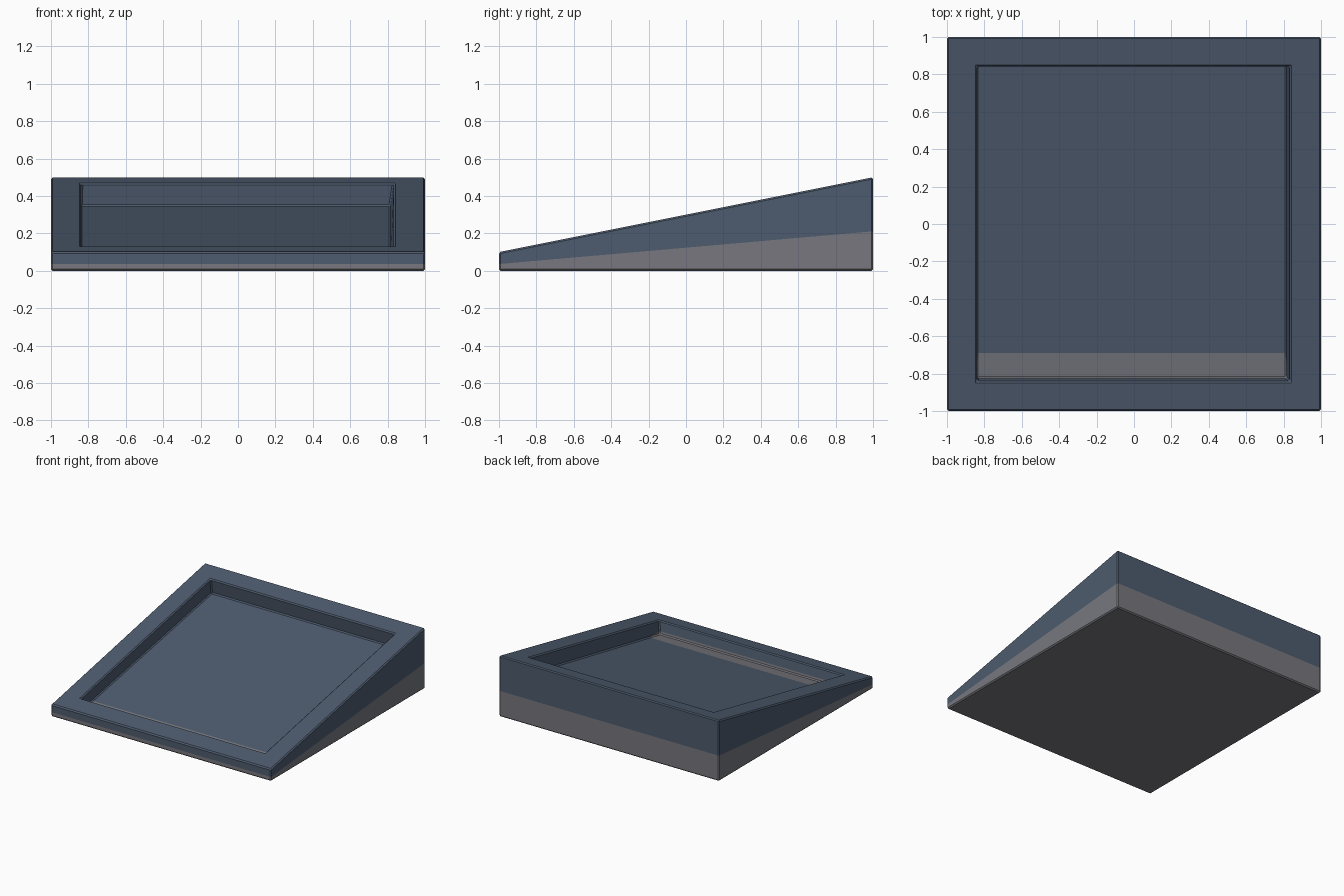
import bpy, bmesh
from mathutils import Vector

if "Cube" in bpy.data.objects:
    bpy.data.objects.remove(bpy.data.objects["Cube"])


def material(name, rgb):
    m = bpy.data.materials.new(name)
    m.diffuse_color = (*rgb, 1.0)
    m.use_nodes = True
    m.node_tree.nodes["Principled BSDF"].inputs["Base Color"].default_value = m.diffuse_color
    return m


def rect(bm, x0, x1, y0, y1, height):
    """Four vertices of a rectangle whose height depends on y."""
    return [bm.verts.new((x, y, height(y)))
            for x, y in ((x0, y0), (x1, y0), (x1, y1), (x0, y1))]


def bridge(bm, a, b):
    for i in range(4):
        j = (i + 1) % 4
        bm.faces.new((a[i], a[j], b[j], b[i]))


def slope(y):
    return 0.3 + 0.2 * y


def floor_height(y):
    return 0.027 + 0.189 * (y + 0.82)


# Wedge body: base, sloping rim, and sunken panel square to the slope
bm = bmesh.new()
base = rect(bm, -1, 1, -1, 1, lambda y: 0)
top = rect(bm, -1, 1, -1, 1, slope)
rim = rect(bm, -0.838, 0.834, -0.84, 0.84, slope)
floor = rect(bm, -0.842, 0.815, -0.823, 0.86, floor_height)
bm.faces.new(base[::-1])
bridge(bm, base, top)
bridge(bm, top, rim)
bridge(bm, rim, floor)
bm.faces.new(floor)
bmesh.ops.recalc_face_normals(bm, faces=bm.faces)

# Small chamfer on every real corner
edges = [e for e in bm.edges if e.calc_face_angle(0) > 0.3]
bmesh.ops.bevel(bm, geom=edges, offset=0.009, segments=1, affect='EDGES')


def in_recess(f):
    return all(abs(v.co.x) < 0.9 and abs(v.co.y) < 0.9 for v in f.verts)


# Grey lower band: cut outside and recess along their own colour lines
def cut(faces, co, no):
    geom = set(faces)
    for f in faces:
        geom.update(f.edges)
        geom.update(f.verts)
    bmesh.ops.bisect_plane(bm, geom=list(geom), plane_co=co, plane_no=no, dist=1e-5)


outer_co, outer_no = Vector((0, 0, 0.1235)), Vector((0, -0.0875, 1))
inner_co, inner_no = Vector((0, 0, floor_height(-0.69))), Vector((0, 0, 1))
cut([f for f in bm.faces if not in_recess(f)], outer_co, outer_no)
cut([f for f in bm.faces if in_recess(f)], inner_co, inner_no)
for f in bm.faces:
    co, no = (inner_co, inner_no) if in_recess(f) else (outer_co, outer_no)
    f.material_index = 1 if (f.calc_center_median() - co).dot(no) < 0 else 0

mesh = bpy.data.meshes.new("wedge_panel")
bm.to_mesh(mesh)
bm.free()
mesh.materials.append(material("slate blue", (0.076, 0.105, 0.156)))
mesh.materials.append(material("warm grey", (0.185, 0.187, 0.210)))
bpy.context.collection.objects.link(bpy.data.objects.new("wedge_panel", mesh))
